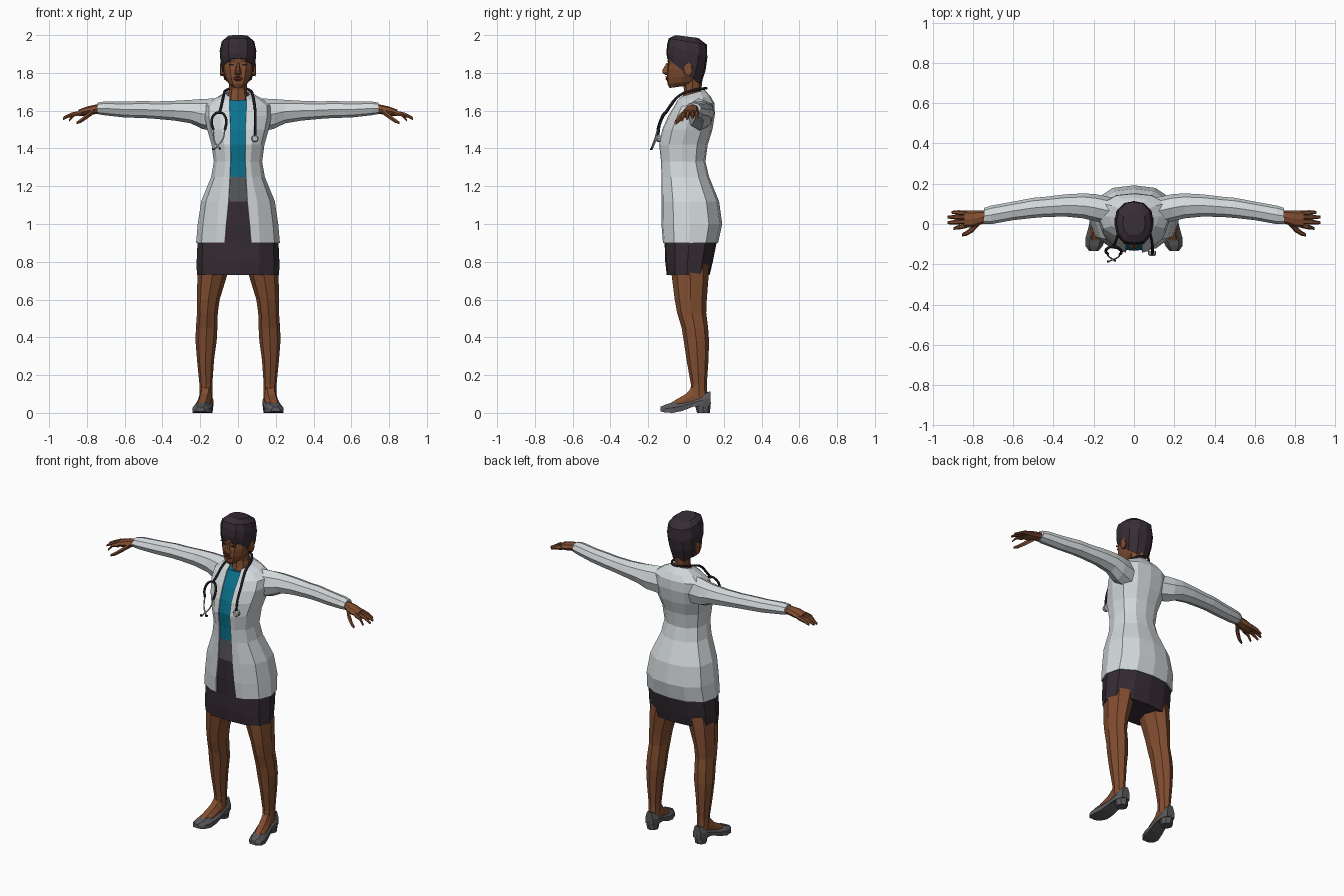
import bpy, bmesh, math
from mathutils import Vector


def mat(name, r, g, b):
    m = bpy.data.materials.new(name)
    m.diffuse_color = (r, g, b, 1)
    return m


SKIN = mat("brown skin", 0.22, 0.075, 0.03)
HAIR = mat("dark hair", 0.038, 0.026, 0.036)
COAT = mat("coat white", 0.65, 0.69, 0.71)
TEAL = mat("teal blouse", 0.003, 0.17, 0.27)
SKIRT = mat("dark skirt", 0.036, 0.025, 0.033)
GREY = mat("grey waistband", 0.1, 0.095, 0.105)
SHOE = mat("shoe grey", 0.1, 0.1, 0.11)
BLACK = mat("black rubber", 0.012, 0.012, 0.016)
METAL = mat("metal", 0.5, 0.5, 0.52)
LIP = mat("dark lips", 0.13, 0.03, 0.018)


def finish(name, bm, material, mirror=False):
    bmesh.ops.recalc_face_normals(bm, faces=bm.faces)
    me = bpy.data.meshes.new(name)
    bm.to_mesh(me)
    bm.free()
    ob = bpy.data.objects.new(name, me)
    bpy.context.collection.objects.link(ob)
    me.materials.append(material)
    if mirror:
        ob.modifiers.new("mirror", 'MIRROR').use_mirror_merge = False
    return ob


def loft(name, rings, material, closed=True, cap=True, mirror=False):
    """Skin a list of equally long point rings."""
    bm = bmesh.new()
    vs = [[bm.verts.new(p) for p in r] for r in rings]
    n = len(vs[0])
    for a, b in zip(vs, vs[1:]):
        for i in range(n if closed else n - 1):
            j = (i + 1) % n
            bm.faces.new((a[i], a[j], b[j], b[i]))
    if cap:
        bm.faces.new(vs[0])
        bm.faces.new(vs[-1])
    return finish(name, bm, material, mirror)


# Half cross-section: fraction of half width, fraction of depth
SECTION = [(0, 0), (.52, .03), (.87, .2), (1, .47), (.9, .78), (.5, .96), (0, 1)]


def body_ring(zf, zb, hw, yf, yb, gap=0):
    """Symmetric horizontal ring; gap > 0 leaves it open at the front."""
    half = []
    for fx, fy in SECTION:
        x = gap if fy == 0 else max(fx * hw, gap + .004 if 0 < fy < .1 else 0)
        half.append((x, yf + (yb - yf) * fy, zf + (zb - zf) * fy))
    left = [(-x, y, z) for x, y, z in reversed(half[:-1])]
    return half + (left if gap else left[:-1])


def x_ring(x, cy, cz, ry, rz, n=8):
    return [(x, cy + ry * math.cos(i * math.tau / n), cz + rz * math.sin(i * math.tau / n)) for i in range(n)]


def z_ring(z, cx, cy, rx, ry, n=8):
    return [(cx + rx * math.cos(i * math.tau / n), cy + ry * math.sin(i * math.tau / n), z) for i in range(n)]


def y_ring(y, cx, hw, z0, z1):
    return [(cx - hw, y, z0), (cx + hw, y, z0), (cx + hw, y, z0 + (z1 - z0) * .5),
            (cx + hw * .55, y, z1), (cx - hw * .55, y, z1), (cx - hw, y, z0 + (z1 - z0) * .5)]


def box(name, loc, size, material, mirror=False, tilt=0):
    bm = bmesh.new()
    bmesh.ops.create_cube(bm, size=1)
    for v in bm.verts:
        x, y, z = (c * s for c, s in zip(v.co, size))
        v.co = Vector(loc) + Vector((x, y, z + tilt * x))
    return finish(name, bm, material, mirror)


# Coat: front z, back z, half width, front y, back y, front opening
coat_levels = [
    (.90, .90, .222, -.122, .17, .07), (1.0, 1.0, .213, -.13, .192, .062),
    (1.12, 1.12, .195, -.13, .175, .05), (1.25, 1.25, .142, -.13, .122, .043),
    (1.33, 1.33, .128, -.132, .103, .04), (1.42, 1.42, .14, -.142, .115, .04),
    (1.50, 1.50, .163, -.126, .14, .04), (1.57, 1.58, .178, -.095, .153, .042),
    (1.62, 1.64, .175, -.065, .15, .045), (1.655, 1.675, .125, -.045, .13, .045),
    (1.675, 1.71, .064, -.025, .1, .042)]
coat = loft("coat", [body_ring(*l) for l in coat_levels], COAT, closed=False, cap=False)
solid = coat.modifiers.new("thickness", 'SOLIDIFY')
solid.thickness, solid.offset = .007, -1


# Blouse and waistband follow the coat just inside it
def inner(l):
    return body_ring(l[0], l[1], l[2] - .014, l[3] + .009, l[4] - .016)


loft("waistband", [inner(l) for l in coat_levels[2:4]], GREY)
loft("blouse", [inner(l) for l in coat_levels[3:10]] + [body_ring(1.65, 1.695, .052, -.02, .085)], TEAL)

# Skirt
loft("skirt", [body_ring(z, z, *r) for z, r in (
    (.73, (.218, -.102, .125)), (.80, (.219, -.11, .142)), (.89, (.215, -.113, .16)),
    (1.0, (.2, -.121, .175)), (1.12, (.181, -.121, .159)))], SKIRT)

# Sleeves
loft("sleeve", [x_ring(*s) for s in (
    (.10, .06, 1.575, .07, .09), (.19, .08, 1.583, .068, .079), (.25, .09, 1.595, .062, .062),
    (.34, .092, 1.6, .055, .052), (.44, .085, 1.603, .05, .046), (.50, .08, 1.606, .05, .045),
    (.60, .065, 1.606, .046, .042), (.71, .045, 1.612, .046, .036), (.745, .04, 1.612, .04, .03))],
    COAT, mirror=True)

# Hands
loft("palm", [x_ring(*s) for s in (
    (.72, .038, 1.612, .03, .024), (.76, .032, 1.606, .034, .025),
    (.80, .026, 1.598, .042, .024), (.845, .024, 1.588, .044, .017))], SKIN, mirror=True)
for i, (y0, y1, x1, z1) in enumerate([(-.008, -.022, .895, 1.548), (.013, .006, .926, 1.556),
                                      (.035, .034, .925, 1.562), (.055, .058, .905, 1.566)]):
    loft(f"finger_{i + 1}", [x_ring(.83, y0, 1.588, .012, .014, 6),
                             x_ring((.83 + x1) / 2 + .005, (y0 + y1) / 2, 1.58, .012, .012, 6),
                             x_ring(x1, y1, z1, .007, .007, 6)], SKIN, mirror=True)
loft("thumb", [x_ring(.765, .012, 1.597, .016, .018, 6), x_ring(.80, -.025, 1.57, .016, .016, 6),
               x_ring(.83, -.045, 1.548, .013, .013, 6), x_ring(.855, -.055, 1.535, .007, .008, 6)],
     SKIN, mirror=True)

# Legs
loft("leg", [z_ring(*s) for s in (
    (.86, .11, .02, .09, .1), (.73, .136, .022, .079, .098), (.60, .157, .025, .06, .085),
    (.53, .162, .03, .055, .077), (.45, .166, .047, .057, .07), (.38, .169, .055, .056, .067),
    (.28, .172, .061, .045, .058), (.15, .17, .068, .034, .042), (.09, .17, .068, .035, .046),
    (.04, .17, .07, .034, .045))], SKIN, mirror=True)

# Feet and heeled shoes
loft("foot", [y_ring(*s) for s in (
    (-.085, .193, .03, .02, .05), (-.045, .186, .035, .03, .075),
    (.0, .178, .034, .04, .1), (.035, .171, .033, .04, .14), (.08, .17, .03, .04, .13))], SKIN, mirror=True)
loft("shoe", [y_ring(*s) for s in (
    (-.135, .2, .022, .008, .032), (-.11, .198, .042, .002, .044), (-.07, .191, .05, .0, .055),
    (-.02, .181, .046, .01, .062), (.04, .172, .04, .034, .075), (.09, .169, .04, .036, .1),
    (.13, .168, .026, .04, .115))], SHOE, mirror=True)
loft("shoe_heel", [z_ring(.0, .169, .092, .034, .034), z_ring(.055, .169, .088, .04, .044)], SHOE, mirror=True)

# Neck and head
loft("neck", [z_ring(*s) for s in ((1.62, 0, .03, .055, .06), (1.67, 0, .035, .053, .053),
                                   (1.71, 0, .035, .046, .046), (1.79, 0, .035, .05, .055))], SKIN)
loft("head", [body_ring(*l) for l in (
    (1.72, 1.735, .03, -.088, .03), (1.74, 1.76, .054, -.098, .06), (1.775, 1.785, .069, -.102, .075),
    (1.82, 1.82, .08, -.1, .085), (1.85, 1.85, .083, -.094, .09), (1.88, 1.88, .083, -.098, .09),
    (1.94, 1.94, .075, -.08, .09))], SKIN)
loft("nose", [body_ring(z, z, *r) for z, r in (
    (1.788, (.012, -.108, -.08)), (1.80, (.02, -.124, -.08)), (1.813, (.014, -.126, -.08)),
    (1.852, (.007, -.103, -.08)))], SKIN)
loft("lips", [body_ring(z, z, *r) for z, r in (
    (1.758, (.012, -.1, -.08)), (1.766, (.024, -.11, -.08)), (1.774, (.027, -.106, -.08)),
    (1.782, (.014, -.112, -.08)))], LIP)
box("eye", (.033, -.094, 1.842), (.024, .008, .008), BLACK, mirror=True)
box("eyebrow", (.035, -.094, 1.862), (.036, .009, .006), HAIR, mirror=True, tilt=-.1)
loft("ear", [x_ring(.075, .005, 1.815, .018, .03), x_ring(.092, .012, 1.818, .024, .036),
             x_ring(.096, .014, 1.82, .016, .026)], SKIN, mirror=True)

# Short hair, low at the nape
loft("hair", [body_ring(*l) for l in (
    (1.878, 1.735, .082, -.1, .078), (1.905, 1.81, .093, -.104, .103), (1.95, 1.88, .097, -.1, .113),
    (1.982, 1.95, .086, -.092, .11), (2.0, 1.985, .056, -.055, .065))], HAIR)


# Stethoscope
def cord(name, points, radius, material, cyclic=False):
    cu = bpy.data.curves.new(name, 'CURVE')
    cu.dimensions = '3D'
    cu.bevel_depth, cu.bevel_resolution, cu.resolution_u = radius, 1, 4
    cu.use_fill_caps = True
    sp = cu.splines.new('BEZIER')
    sp.bezier_points.add(len(points) - 1)
    for bp, p in zip(sp.bezier_points, points):
        bp.co = p
        bp.handle_left_type = bp.handle_right_type = 'AUTO'
    cu.materials.append(material)
    ob = bpy.data.objects.new(name, cu)
    bpy.context.collection.objects.link(ob)
    bpy.ops.object.select_all(action='DESELECT')
    ob.select_set(True)
    bpy.context.view_layer.objects.active = ob
    bpy.ops.object.convert(target='MESH')


cord("stethoscope_tube", [(.09, -.148, 1.46), (.092, -.138, 1.53), (.09, -.095, 1.61), (.078, -.035, 1.68),
                          (.06, .05, 1.71), (0, .108, 1.718), (-.06, .05, 1.71), (-.076, -.035, 1.68),
                          (-.09, -.085, 1.62), (-.1, -.108, 1.585)], .007, BLACK)
cord("stethoscope_fork", [(-.13, -.148, 1.50), (-.14, -.135, 1.54), (-.125, -.117, 1.58), (-.1, -.112, 1.59),
                          (-.075, -.12, 1.58), (-.062, -.138, 1.54), (-.07, -.15, 1.50)], .007, BLACK)
cord("ear_tube_left", [(-.13, -.148, 1.50), (-.125, -.162, 1.44), (-.1, -.178, 1.402)], .004, METAL)
cord("ear_tube_right", [(-.07, -.15, 1.50), (-.08, -.165, 1.45), (-.122, -.184, 1.398)], .004, METAL)
for side, p in (("left", (-.095, -.18, 1.4)), ("right", (-.128, -.185, 1.396))):
    box("ear_tip_" + side, p, (.012, .01, .01), BLACK)
disc = [[(.09 + r * math.cos(a * math.tau / 10), y, 1.452 + r * math.sin(a * math.tau / 10)) for a in range(10)]
        for y, r in ((-.158, .014), (-.15, .02), (-.135, .02))]
loft("chest_piece", disc, METAL)
